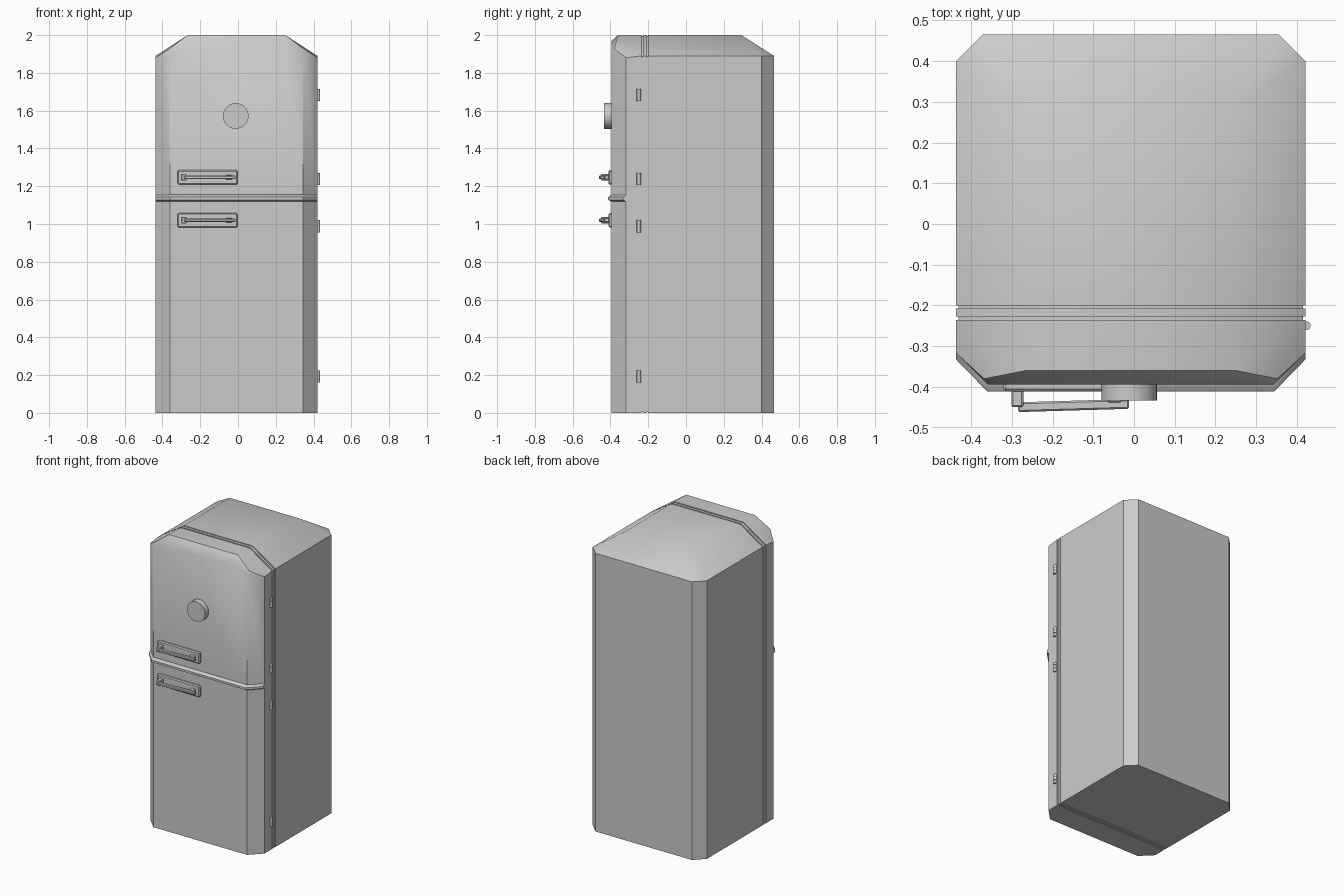
import bpy, bmesh, math
from mathutils import Matrix, Vector

if "Cube" in bpy.data.objects:
    bpy.data.objects.remove(bpy.data.objects["Cube"])

CX = -0.008                      # centre line of the cabinet
W, WC, WT = 0.429, 0.352, 0.258  # half widths: side, front chamfer, flat top


def finish(name, bm, angle=40):
    bmesh.ops.recalc_face_normals(bm, faces=bm.faces)
    me = bpy.data.meshes.new(name)
    bm.to_mesh(me)
    bm.free()
    ob = bpy.data.objects.new(name, me)
    bpy.context.collection.objects.link(ob)
    bpy.ops.object.select_all(action='DESELECT')
    ob.select_set(True)
    bpy.context.view_layer.objects.active = ob
    bpy.ops.object.shade_smooth_by_angle(angle=math.radians(angle))
    return ob


def hull(name, half_points):
    """Convex solid from points given for one half and mirrored about CX."""
    bm = bmesh.new()
    for s in (-1, 1):
        for x, y, z in half_points:
            bm.verts.new((CX + s * x, y, z))
    bmesh.ops.convex_hull(bm, input=bm.verts[:])
    loose = [v for v in bm.verts if not v.link_faces]
    bmesh.ops.delete(bm, geom=loose, context='VERTS')
    bmesh.ops.dissolve_limit(bm, angle_limit=0.01, verts=bm.verts[:], edges=bm.edges[:])
    return finish(name, bm)


def section(y, d=0.0):
    """Half of the cabinet cross-section at depth y, inset by d."""
    return [(W - d, y, d), (W - d, y, 1.89 - d), (WT, y, 2.0 - d)]


def box(name, x, y, z, bevel=0.0):
    bm = bmesh.new()
    bmesh.ops.create_cube(bm, size=1)
    for v in bm.verts:
        v.co = Vector([(r[0] + r[1]) / 2 + c * (r[1] - r[0]) for r, c in zip((x, y, z), v.co)])
    if bevel:
        bmesh.ops.bevel(bm, geom=bm.edges[:], offset=bevel, segments=1, affect='EDGES')
    return finish(name, bm, 30)


def cylinder(name, loc, r, depth, sides, rot=None):
    bm = bmesh.new()
    m = Matrix.Translation(loc) @ (rot or Matrix())
    bmesh.ops.create_cone(bm, cap_ends=True, segments=sides, radius1=r, radius2=r,
                          depth=depth, matrix=m)
    return finish(name, bm)


# Cabinet with hipped roof and chamfered back corners
hull("cabinet", section(-0.20) + [
    (W, 0.40, 0), (W, 0.40, 1.89), (0.363, 0.466, 0), (0.363, 0.466, 1.89), (WT, 0.293, 2.0)])

# Door seal: recessed core with one raised band
hull("seal_core", section(-0.24, 0.006) + section(-0.19, 0.006))
hull("seal_band", section(-0.227) + section(-0.208))

# Lower and upper doors, meeting behind the trim
SPLIT = 1.136
lower = []
for z in (0, SPLIT):
    lower += [(W, -0.236, z), (W, -0.317, z), (WC, -0.394, z)]
hull("lower_door", lower)
hull("upper_door", [
    (W, -0.236, SPLIT), (W, -0.317, SPLIT), (WC, -0.394, SPLIT),
    (W, -0.236, 1.89), (WT, -0.236, 2.0), (WT, -0.36, 2.0),
    (W, -0.317, 1.88), (0.36, -0.38, 1.925),
    (WC, -0.394, 1.912), (WT, -0.394, 1.953), (0.09, -0.394, 1.97)])

# Wedge-shaped trim strip wrapped round the door front
trim = []
for z, out in ((1.118, 0.0), (1.128, 0.018), (1.142, 0.018), (1.155, 0.0)):
    trim += [(W, -0.315 - out, z), (WC, -0.394 - out, z), (W, -0.30, z)]
hull("door_trim", trim)

# Round badge
cylinder("round_badge", (-0.012, -0.412, 1.572), 0.068, 0.044, 32,
         Matrix.Rotation(math.pi / 2, 4, 'X'))

# Handles: back plate, two posts and a slightly slanted bar
for label, z in (("upper", 1.247), ("lower", 1.02)):
    box(label + "_handle_plate", (-0.32, -0.002), (-0.411, -0.385), (z - 0.038, z + 0.038), 0.006)
    box(label + "_handle_post_left", (-0.301, -0.272), (-0.45, -0.405), (z - 0.018, z + 0.018), 0.004)
    box(label + "_handle_post_right", (-0.065, -0.03), (-0.44, -0.405), (z - 0.012, z + 0.012), 0.004)
    bar = box(label + "_handle_bar", (-0.285, -0.012), (-0.462, -0.438), (z - 0.009, z + 0.009), 0.004)
    for v in bar.data.vertices:
        v.co.y += 0.008 * (v.co.x + 0.285) / 0.273

# Hinges: three knuckles each on the right edge
for i, z in enumerate((0.193, 0.988, 1.238, 1.683)):
    for k in (-1, 0, 1):
        cylinder(f"hinge_{i + 1}_knuckle_{k + 2}", (0.423, -0.25, z + k * 0.022),
                 0.011, 0.02, 10)
    cylinder(f"hinge_{i + 1}_pin", (0.423, -0.25, z), 0.008, 0.062, 10)
